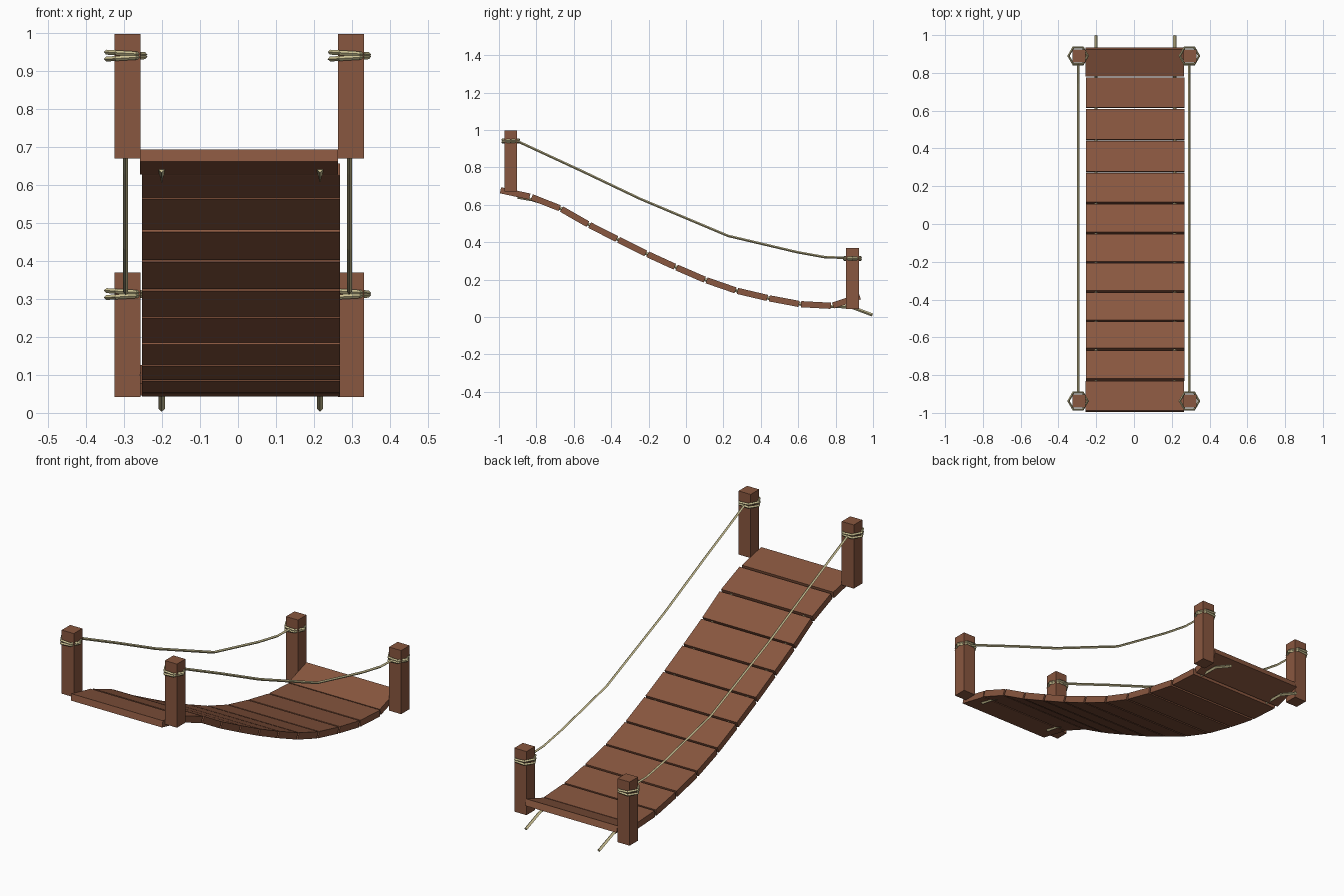
import bpy, math
from mathutils import Vector

if "Cube" in bpy.data.objects:
    bpy.data.objects.remove(bpy.data.objects["Cube"])


def material(name, rgb):
    m = bpy.data.materials.new(name)
    m.diffuse_color = (*rgb, 1)
    m.use_nodes = True
    m.node_tree.nodes["Principled BSDF"].inputs["Base Color"].default_value = m.diffuse_color
    return m


WOOD = material("wood", (0.25, 0.095, 0.05))
ROPE = material("rope", (0.62, 0.55, 0.30))


def box(name, loc, size, tilt=0.0):
    bpy.ops.mesh.primitive_cube_add(size=1, location=loc, rotation=(tilt, 0, 0))
    ob = bpy.context.object
    ob.name = name
    ob.scale = size
    ob.data.materials.append(WOOD)
    return ob


def rope(name, points, radius, closed=False):
    cu = bpy.data.curves.new(name, 'CURVE')
    cu.dimensions = '3D'
    cu.bevel_depth = radius
    cu.bevel_resolution = 0
    cu.use_fill_caps = not closed
    sp = cu.splines.new('POLY')
    sp.points.add(len(points) - 1)
    for p, co in zip(sp.points, points):
        p.co = (*co, 1)
    sp.use_cyclic_u = closed
    ob = bpy.data.objects.new(name, cu)
    bpy.context.collection.objects.link(ob)
    bpy.ops.object.select_all(action='DESELECT')
    ob.select_set(True)
    bpy.context.view_layer.objects.active = ob
    bpy.ops.object.convert(target='MESH')
    ob = bpy.context.object
    ob.name = name
    for poly in ob.data.polygons:
        poly.use_smooth = False
    ob.data.materials.clear()
    ob.data.materials.append(ROPE)
    return ob


# sagging deck: (y, z) of the joints between planks
joints = [(-0.997, 0.679), (-0.83, 0.643), (-0.67, 0.580), (-0.52, 0.494),
          (-0.365, 0.415), (-0.21, 0.338), (-0.055, 0.267), (0.105, 0.198),
          (0.27, 0.141), (0.44, 0.101), (0.61, 0.069), (0.78, 0.060), (0.935, 0.112)]
GAP, THICK = 0.011, 0.033
for i, (a, b) in enumerate(zip(joints, joints[1:])):
    a, b = Vector(a), Vector(b)
    d, c = b - a, (a + b) / 2
    x = 0.003 if i in (0, 11) else 0.0075
    box(f"plank_{i + 1}", (x, c.x, c.y), (0.521, d.length - GAP, THICK),
        math.atan2(d.y, d.x))

# ropes threaded through the planks, with loose ends
path = [(-0.90, 0.641), (-0.82, 0.627)] + joints[2:11] + [(0.78, 0.056), (0.88, 0.055), (0.997, 0.011)]
for side, x in (("left", -0.201), ("right", 0.216)):
    rope(f"deck_rope_{side}", [(x, y, z) for y, z in path], 0.0085)

# posts with two turns of rope, and the hand ropes between them
hand = [(-0.89, 0.935), (-0.56, 0.782), (-0.245, 0.632), (0.225, 0.434),
        (0.594, 0.347), (0.743, 0.320), (0.85, 0.317)]
for side, px, rx in (("left", -0.291, -0.296), ("right", 0.2975, 0.2935)):
    for end, y, z in (("high", -0.937, 0.67), ("low", 0.89, 0.042)):
        box(f"post_{end}_{side}", (px, y, z + 0.164), (0.069, 0.069, 0.328))
        for k, (dz, tilt) in enumerate(((0.265, 0.06), (0.277, -0.06))):
            ring = []
            for s in range(6):
                a = s * math.pi / 3
                dx, dy = 0.051 * math.cos(a), 0.051 * math.sin(a)
                ring.append((rx + dx, y + dy, z + dz + dx * tilt))
            rope(f"post_wrap_{end}_{side}_{k + 1}", ring, 0.0065, True)
    rope(f"hand_rope_{side}", [(rx, y, z) for y, z in hand], 0.0065)
